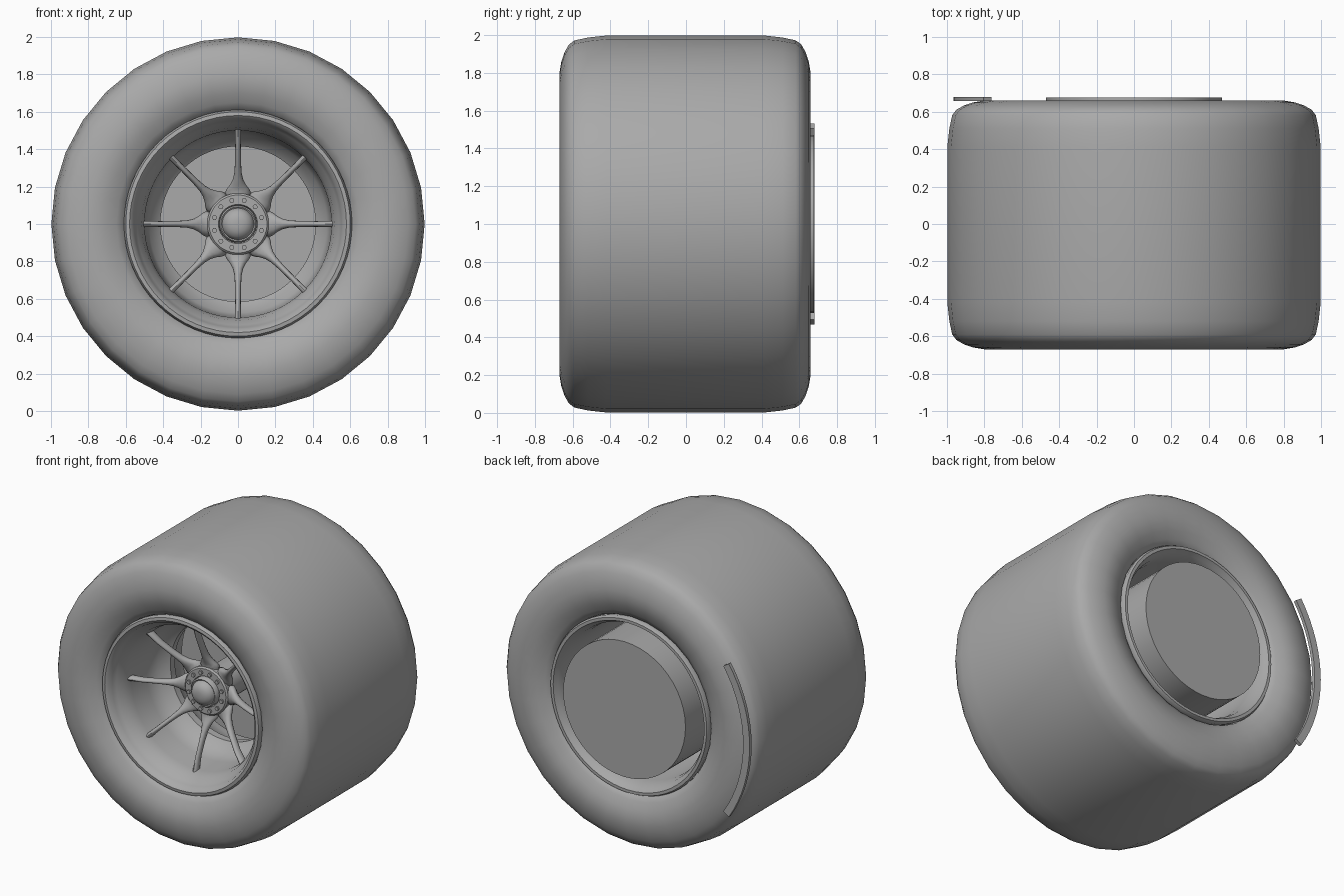
import bpy, bmesh, math
from mathutils import Vector

if "Cube" in bpy.data.objects:
    bpy.data.objects.remove(bpy.data.objects["Cube"])

grey = bpy.data.materials.new("plain_grey")
grey.use_nodes = True
COLOUR = (0.4, 0.4, 0.4, 1)
grey.diffuse_color = COLOUR
grey.node_tree.nodes["Principled BSDF"].inputs["Base Color"].default_value = COLOUR


def finish(name, bm, angle=40):
    bmesh.ops.remove_doubles(bm, verts=bm.verts, dist=1e-5)
    bmesh.ops.recalc_face_normals(bm, faces=bm.faces)
    mesh = bpy.data.meshes.new(name)
    bm.to_mesh(mesh)
    bm.free()
    mesh.materials.append(grey)
    ob = bpy.data.objects.new(name, mesh)
    bpy.context.collection.objects.link(ob)
    bpy.ops.object.select_all(action='DESELECT')
    ob.select_set(True)
    bpy.context.view_layer.objects.active = ob
    bpy.ops.object.shade_smooth_by_angle(angle=math.radians(angle))
    return ob


def polar(r, a, y):
    return Vector((r * math.cos(a), y, 1 + r * math.sin(a)))


def lathe(name, profile, steps=64, closed=False, angle=40):
    """Spin (radius, y) points round the axle."""
    bm = bmesh.new()
    rings = [[bm.verts.new(polar(r, math.tau * i / steps, y)) for i in range(steps)]
             for r, y in profile]
    pairs = list(zip(rings, rings[1:])) + ([(rings[-1], rings[0])] if closed else [])
    for a, b in pairs:
        for i in range(steps):
            j = (i + 1) % steps
            bm.faces.new((a[i], a[j], b[j], b[i]))
    return finish(name, bm, angle)


# Tyre: rounded shoulders, bulging sidewalls and tucked-in beads
half = [(0.60, 0.57), (0.615, 0.61), (0.65, 0.63), (0.70, 0.655), (0.75, 0.667),
        (0.80, 0.67), (0.86, 0.66), (0.91, 0.643), (0.95, 0.62), (0.972, 0.59),
        (0.987, 0.52), (0.998, 0.42)]
tyre = [(r, -y) for r, y in half] + [(r, y * 0.985) for r, y in reversed(half)]
lathe("tyre", tyre, 32, closed=True, angle=60)

# Rim barrel: rolled lips at both ends, narrow throat behind the spokes
lathe("rim", [(0.60, -0.56), (0.61, -0.61), (0.60, -0.632), (0.58, -0.635), (0.562, -0.62),
              (0.553, -0.59), (0.54, -0.565), (0.515, -0.53), (0.50, -0.46), (0.495, -0.30),
              (0.475, -0.20), (0.415, -0.15), (0.415, -0.10), (0.50, 0.0), (0.53, 0.10),
              (0.54, 0.50), (0.55, 0.57), (0.565, 0.60), (0.58, 0.63), (0.60, 0.63),
              (0.61, 0.61), (0.60, 0.56)], 64, closed=True)

# Brake drum filling the inner side
lathe("brake_drum", [(0, 0.05), (0.47, 0.05), (0.47, 0.677), (0, 0.677)], 48)

# Hub parts
lathe("hub_barrel", [(0, 0.06), (0.12, 0.06), (0.12, -0.25), (0.165, -0.28), (0.165, -0.345),
                     (0.155, -0.355), (0.105, -0.355), (0.10, -0.34), (0, -0.34)], 48)
lathe("centre_nut", [(0.10, -0.33), (0.10, -0.375), (0.092, -0.385), (0.085, -0.38),
                     (0.08, -0.395), (0.068, -0.412), (0.045, -0.425), (0.02, -0.43),
                     (0, -0.43)], 32, angle=50)

# Ring of bolts round the nut
bm = bmesh.new()
for i in range(12):
    a = math.tau * (i + 0.5) / 12
    rings = [[bm.verts.new(polar(0.13, a, y) + Vector((0.014 * math.cos(math.tau * k / 6), 0,
                                                      0.014 * math.sin(math.tau * k / 6))))
              for k in range(6)] for y in (-0.35, -0.368)]
    bm.faces.new(rings[1])
    for k in range(6):
        bm.faces.new((rings[0][k], rings[0][k - 1], rings[1][k - 1], rings[1][k]))
finish("hub_bolts", bm)

# Eight spokes: slim rods flaring into one another at the hub
SECTIONS = [(0.13, 0.056, 0.045, -0.30), (0.17, 0.069, 0.042, -0.305),
            (0.19, 0.058, 0.038, -0.315), (0.21, 0.042, 0.035, -0.33),
            (0.235, 0.029, 0.032, -0.345), (0.27, 0.02, 0.03, -0.365),
            (0.33, 0.016, 0.028, -0.395), (0.42, 0.015, 0.028, -0.435),
            (0.51, 0.017, 0.032, -0.46)]
SIDES = 12
for n in range(8):
    a = math.tau * n / 8
    out = Vector((math.cos(a), 0, math.sin(a)))
    side = Vector((-math.sin(a), 0, math.cos(a)))
    bm = bmesh.new()
    rings = []
    for r, wide, deep, y in SECTIONS:
        centre = Vector((0, y, 1)) + out * r
        rings.append([bm.verts.new(centre + side * (wide * math.cos(t)) +
                                   Vector((0, deep * math.sin(t), 0)))
                      for t in (math.tau * k / SIDES for k in range(SIDES))])
    for p, q in zip(rings, rings[1:]):
        for k in range(SIDES):
            bm.faces.new((p[k], p[k - 1], q[k - 1], q[k]))
    bm.faces.new(rings[0])
    bm.faces.new(rings[-1])
    finish(f"spoke_{n + 1}", bm, 50)

# Thin curved strip standing off the inner sidewall
bm = bmesh.new()
cuts = 16
rows = []
for i in range(cuts + 1):
    s = 2 * i / cuts - 1
    a = math.pi + s * math.radians(33.5)
    rows.append([bm.verts.new(polar(r, a, y)) for r, y in
                 ((0.915, 0.657), (0.965, 0.657), (0.965, 0.68), (0.915, 0.68))])
for p, q in zip(rows, rows[1:]):
    for k in range(4):
        bm.faces.new((p[k], p[k - 1], q[k - 1], q[k]))
bm.faces.new(rows[0])
bm.faces.new(rows[-1])
finish("sidewall_strip", bm, 30)
